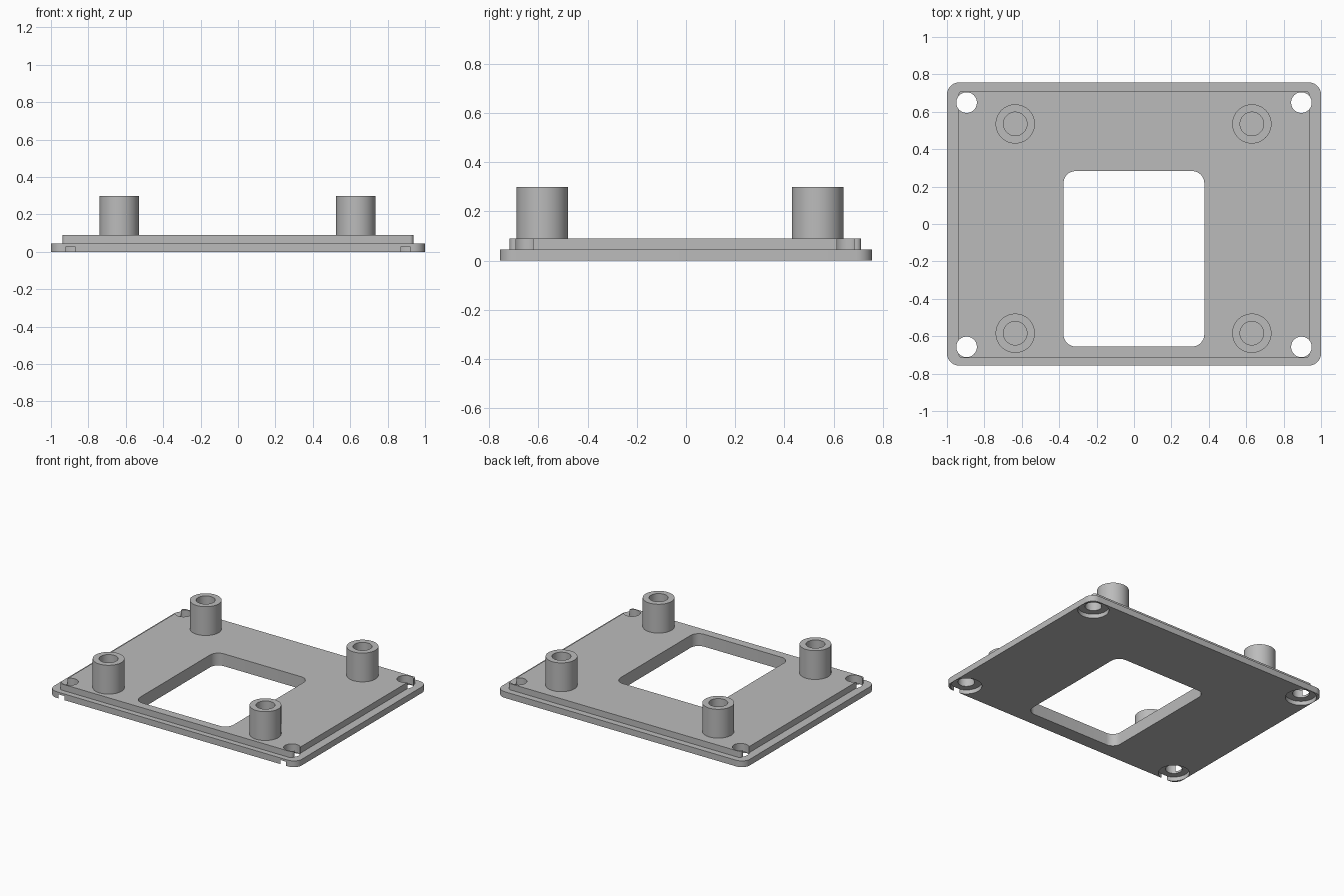
import bpy, bmesh, math

cube = bpy.data.objects.get("Cube")
if cube:
    bpy.data.objects.remove(cube, do_unlink=True)

grey = bpy.data.materials.new("plain grey")
grey.use_nodes = True
grey.diffuse_color = (0.5, 0.5, 0.5, 1)
grey.node_tree.nodes["Principled BSDF"].inputs["Base Color"].default_value = (0.5, 0.5, 0.5, 1)


def prism(name, outline, z0, z1):
    """Extrude a closed outline from z0 up to z1."""
    bm = bmesh.new()
    base = bm.faces.new([bm.verts.new((x, y, z0)) for x, y in outline])
    top = bmesh.ops.extrude_face_region(bm, geom=[base])["geom"]
    bmesh.ops.translate(bm, vec=(0, 0, z1 - z0),
                        verts=[v for v in top if isinstance(v, bmesh.types.BMVert)])
    bmesh.ops.recalc_face_normals(bm, faces=bm.faces)
    mesh = bpy.data.meshes.new(name)
    bm.to_mesh(mesh)
    bm.free()
    mesh.materials.append(grey)
    obj = bpy.data.objects.new(name, mesh)
    bpy.context.collection.objects.link(obj)
    return obj


def circle(x, y, r, n=48):
    return [(x + r * math.cos(i * math.tau / n), y + r * math.sin(i * math.tau / n))
            for i in range(n)]


def rounded_rect(x0, x1, y0, y1, r, n=8):
    corners = [(x1 - r, y1 - r), (x0 + r, y1 - r), (x0 + r, y0 + r), (x1 - r, y0 + r)]
    return [(cx + r * math.cos((q + i / n) * math.pi / 2),
             cy + r * math.sin((q + i / n) * math.pi / 2))
            for q, (cx, cy) in enumerate(corners) for i in range(n + 1)]


def activate(obj):
    bpy.ops.object.select_all(action='DESELECT')
    obj.select_set(True)
    bpy.context.view_layer.objects.active = obj


def combine(obj, other, operation):
    """Apply a boolean and discard the second object."""
    mod = obj.modifiers.new("bool", 'BOOLEAN')
    mod.operation, mod.solver, mod.object = operation, 'EXACT', other
    activate(obj)
    bpy.ops.object.modifier_apply(modifier=mod.name)
    bpy.data.objects.remove(other, do_unlink=True)


def smooth(obj):
    activate(obj)
    bpy.ops.object.shade_smooth_by_angle(angle=math.radians(30))


# Base flange with raised step
plate = prism("mounting_plate", rounded_rect(-1, 1, -0.757, 0.757, 0.065), 0, 0.045)
step = prism("raised_step", rounded_rect(-0.938, 0.938, -0.717, 0.712, 0.02), 0.02, 0.09)
combine(plate, step, 'UNION')

# Central window
window = prism("window_cutter", rounded_rect(-0.377, 0.376, -0.655, 0.283, 0.065), -0.1, 0.2)
combine(plate, window, 'DIFFERENCE')

# Corner screw holes with counterbores underneath
for x in (-0.895, 0.895):
    for y in (-0.657, 0.649):
        combine(plate, prism("hole_cutter", circle(x, y, 0.055), -0.1, 0.2), 'DIFFERENCE')
        combine(plate, prism("counterbore_cutter", circle(x, y, 0.103), -0.1, 0.03), 'DIFFERENCE')
smooth(plate)

# Hollow standoff posts, open at the top
for side, x in (("right", -0.635), ("left", 0.63)):
    for end, y in (("front", -0.584), ("back", 0.535)):
        post = prism(f"{end}_{side}_standoff", circle(x, y, 0.105), 0.09, 0.3)
        combine(post, prism("bore_cutter", circle(x, y, 0.063), 0, 0.4), 'DIFFERENCE')
        smooth(post)
